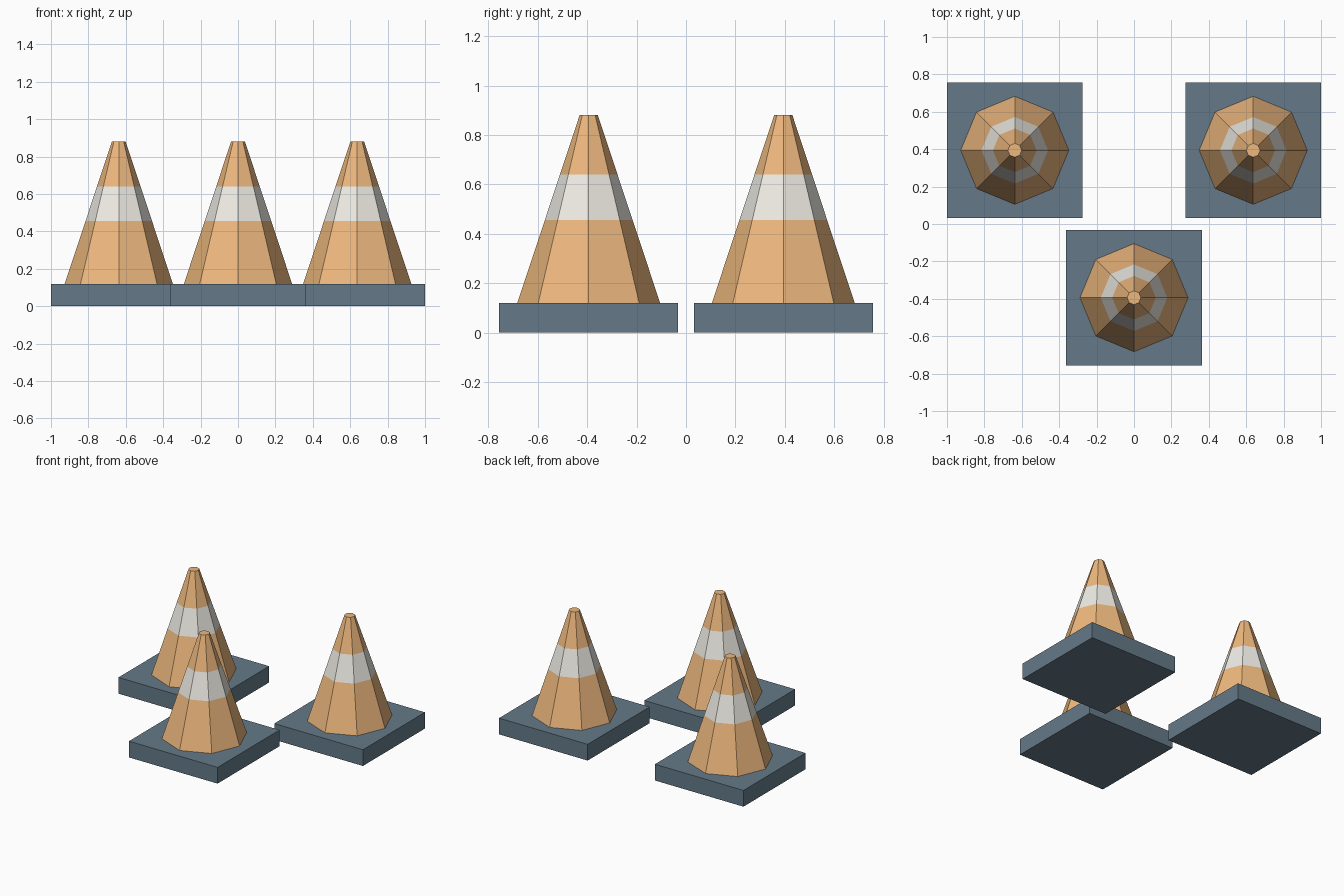
import bpy, bmesh
from math import cos, sin, pi

if "Cube" in bpy.data.objects:
    bpy.data.objects.remove(bpy.data.objects["Cube"])


def material(name, rgb):
    m = bpy.data.materials.new(name)
    m.diffuse_color = (*rgb, 1)
    m.use_nodes = True
    m.node_tree.nodes["Principled BSDF"].inputs["Base Color"].default_value = m.diffuse_color
    return m


ORANGE = material("orange", (0.85, 0.48, 0.21))
WHITE = material("white", (0.85, 0.83, 0.77))
SLATE = material("slate", (0.13, 0.195, 0.25))

SIDES = 8
BASE_W, BASE_H, TOP_Z = 0.725, 0.12, 0.88
R_BOTTOM, R_TOP = 0.289, 0.037


def add_object(name, bm, location, mats):
    bmesh.ops.recalc_face_normals(bm, faces=bm.faces)
    mesh = bpy.data.meshes.new(name)
    bm.to_mesh(mesh)
    bm.free()
    for m in mats:
        mesh.materials.append(m)
    ob = bpy.data.objects.new(name, mesh)
    ob.location = location
    bpy.context.collection.objects.link(ob)


def add_base(name, x, y):
    bm = bmesh.new()
    bmesh.ops.create_cube(bm, size=1)
    bmesh.ops.scale(bm, vec=(BASE_W, BASE_W, BASE_H), verts=bm.verts)
    bmesh.ops.translate(bm, vec=(0, 0, BASE_H / 2), verts=bm.verts)
    add_object(name, bm, (x, y, 0), [SLATE])


def add_cone(name, x, y):
    # stacked rings on one straight taper; the middle section is the white band
    bm = bmesh.new()
    rings = []
    for z in (BASE_H, 0.455, 0.64, TOP_Z):
        r = R_BOTTOM + (R_TOP - R_BOTTOM) * (z - BASE_H) / (TOP_Z - BASE_H)
        rings.append([bm.verts.new((r * cos(2 * pi * i / SIDES),
                                    r * sin(2 * pi * i / SIDES), z))
                      for i in range(SIDES)])
    for k, (lo, hi) in enumerate(zip(rings, rings[1:])):
        for i in range(SIDES):
            j = (i + 1) % SIDES
            face = bm.faces.new((lo[i], lo[j], hi[j], hi[i]))
            face.material_index = 1 if k == 1 else 0
    bm.faces.new(rings[0][::-1])
    bm.faces.new(rings[-1])
    add_object(name, bm, (x, y, 0), [ORANGE, WHITE])


# three cones in a triangle
for label, x, y in (("back_left", -0.6375, 0.394),
                    ("back_right", 0.6375, 0.394),
                    ("front", 0, -0.394)):
    add_base(label + "_base", x, y)
    add_cone(label + "_cone", x, y)
